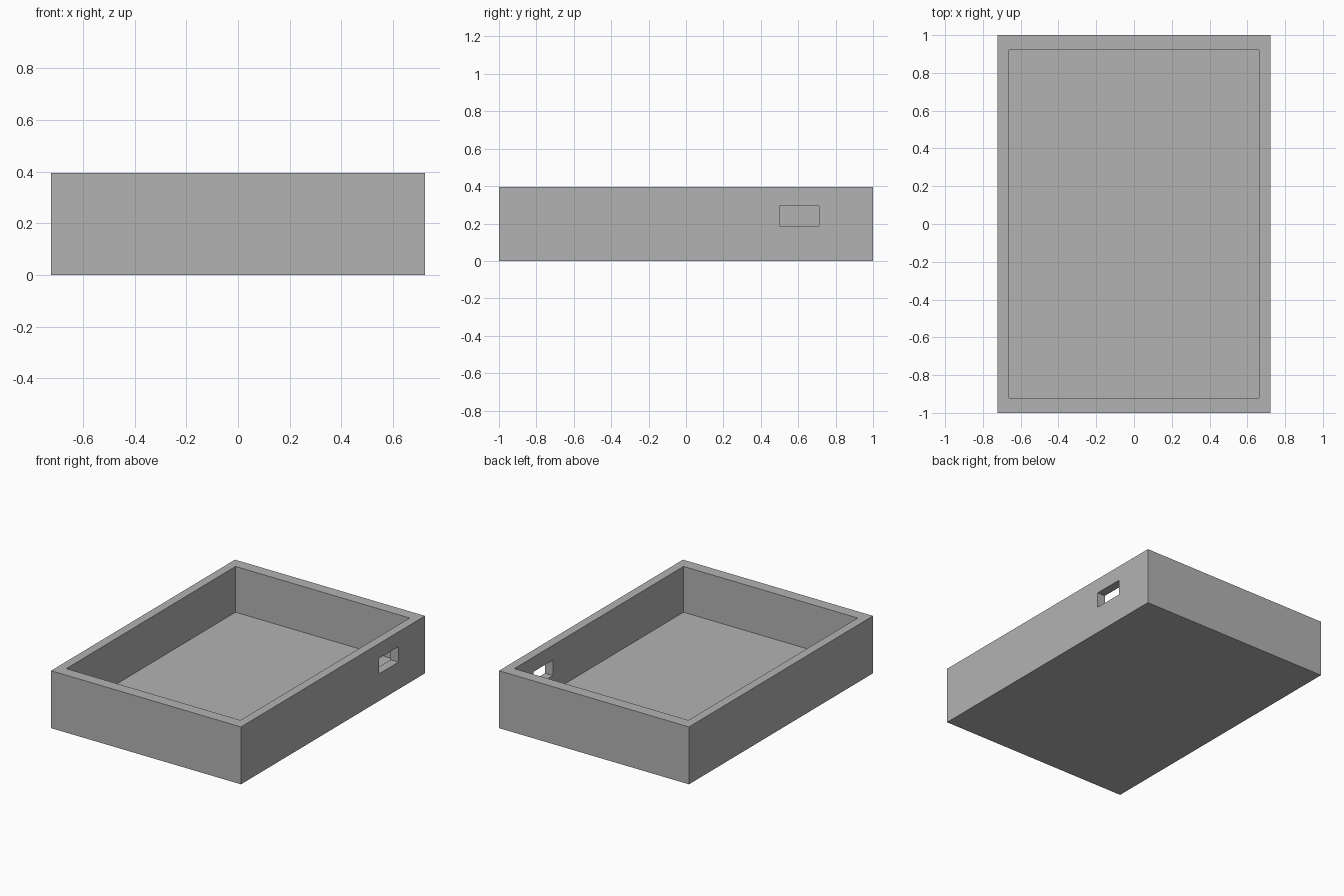
import bpy

if "Cube" in bpy.data.objects:
    bpy.data.objects.remove(bpy.data.objects["Cube"], do_unlink=True)

# Overall sizes
HALF_X, HALF_Y, HEIGHT = 0.723, 1.0, 0.395
WALL_X, WALL_Y, FLOOR = 0.06, 0.08, 0.08

grey = bpy.data.materials.new("plain grey")
grey.use_nodes = True
colour = (0.45, 0.45, 0.45, 1)
grey.diffuse_color = colour
grey.node_tree.nodes["Principled BSDF"].inputs["Base Color"].default_value = colour


def box(name, low, high):
    """Axis-aligned box between two corners."""
    centre = [(a + b) / 2 for a, b in zip(low, high)]
    bpy.ops.mesh.primitive_cube_add(size=1, location=centre)
    ob = bpy.context.object
    ob.name = name
    ob.scale = [b - a for a, b in zip(low, high)]
    bpy.ops.object.transform_apply(location=True, rotation=False, scale=True)
    ob.data.materials.append(grey)
    return ob


def cut(body, cutter):
    """Subtract the cutter from the body and discard it."""
    cutter.hide_render = True
    mod = body.modifiers.new("cut", 'BOOLEAN')
    mod.operation = 'DIFFERENCE'
    mod.solver = 'EXACT'
    mod.object = cutter
    bpy.context.view_layer.objects.active = body
    bpy.ops.object.modifier_apply(modifier=mod.name)
    bpy.data.objects.remove(cutter, do_unlink=True)


# Open tray
tray = box("open_tray", (-HALF_X, -HALF_Y, 0), (HALF_X, HALF_Y, HEIGHT))

# Hollow inside
inner_x, inner_y = HALF_X - WALL_X, HALF_Y - WALL_Y
cut(tray, box("hollow_cutter", (-inner_x, -inner_y, FLOOR),
              (inner_x, inner_y, HEIGHT + 0.2)))

# Rectangular port through the +x wall
cut(tray, box("port_cutter", (inner_x - 0.1, 0.5, 0.187),
              (HALF_X + 0.1, 0.712, 0.293)))
